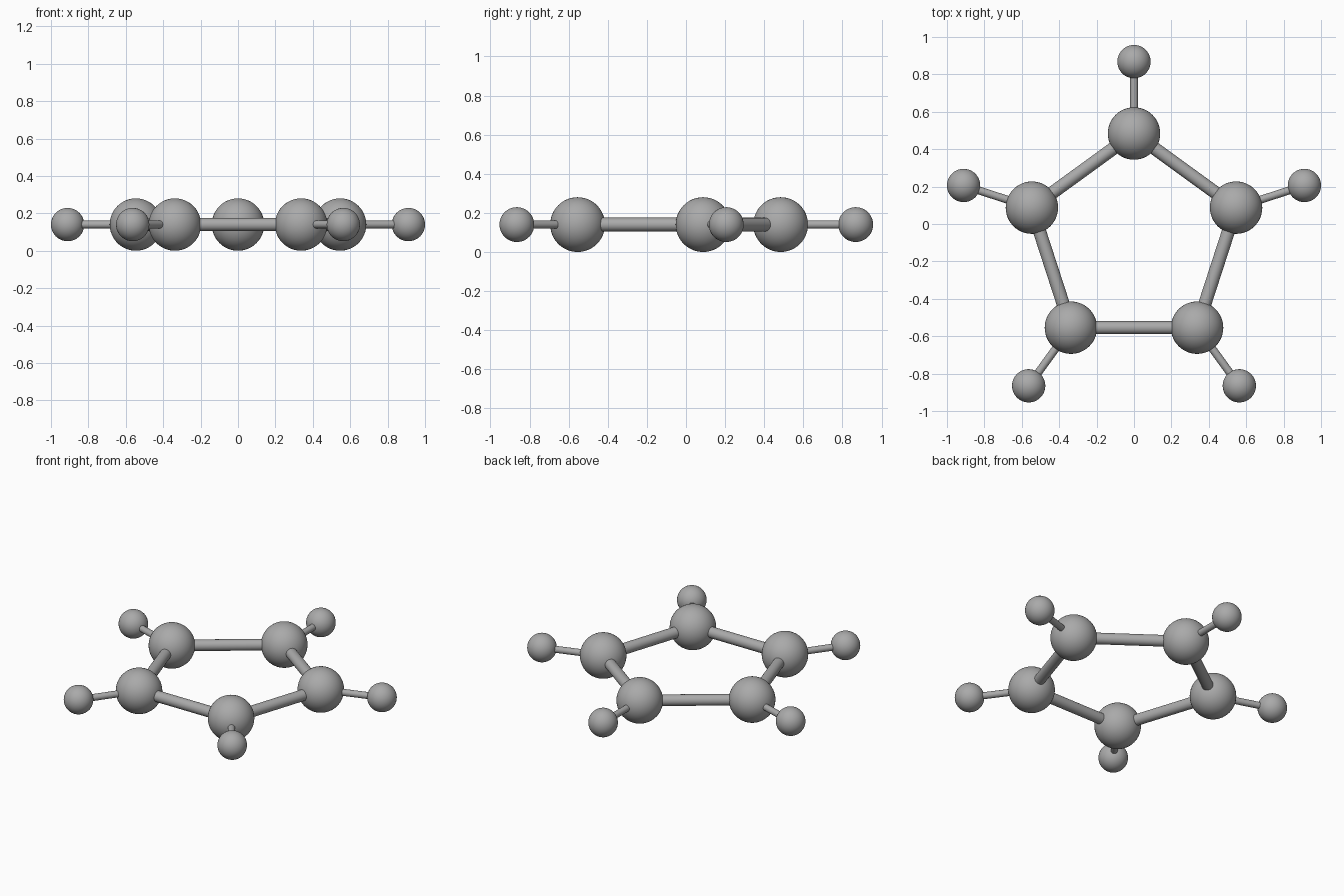
import bpy
from math import sin, cos, tau
from mathutils import Vector

if "Cube" in bpy.data.objects:
    bpy.data.objects.remove(bpy.data.objects["Cube"])

# One plain grey for every part
grey = bpy.data.materials.new("grey")
grey.use_nodes = True
colour = (0.4, 0.4, 0.4, 1)
grey.diffuse_color = colour
grey.node_tree.nodes["Principled BSDF"].inputs["Base Color"].default_value = colour


def finish(name):
    ob = bpy.context.object
    ob.name = name
    ob.data.materials.append(grey)
    bpy.ops.object.shade_smooth_by_angle()


def ball(name, centre, radius):
    bpy.ops.mesh.primitive_uv_sphere_add(segments=48, ring_count=24, radius=radius, location=centre)
    finish(name)


def rod(name, start, end, radius):
    span = end - start
    bpy.ops.mesh.primitive_cylinder_add(
        vertices=24, radius=radius, depth=span.length, location=(start + end) / 2,
        rotation=span.to_track_quat('Z', 'Y').to_euler())
    finish(name)


BIG, SMALL = 0.14, 0.089
centre = Vector((0, -0.09, BIG))
directions = [Vector((sin(tau * i / 5), cos(tau * i / 5), 0)) for i in range(5)]
inner = [centre + d * 0.574 for d in directions]
outer = [centre + d * 0.958 for d in directions]

# Ring of large balls, each with a small ball on an outward spoke
for i in range(5):
    ball(f"ring_ball_{i + 1}", inner[i], BIG)
    ball(f"outer_ball_{i + 1}", outer[i], SMALL)
    rod(f"ring_rod_{i + 1}", inner[i], inner[(i + 1) % 5], 0.035)
    rod(f"outer_rod_{i + 1}", inner[i], outer[i], 0.021)
